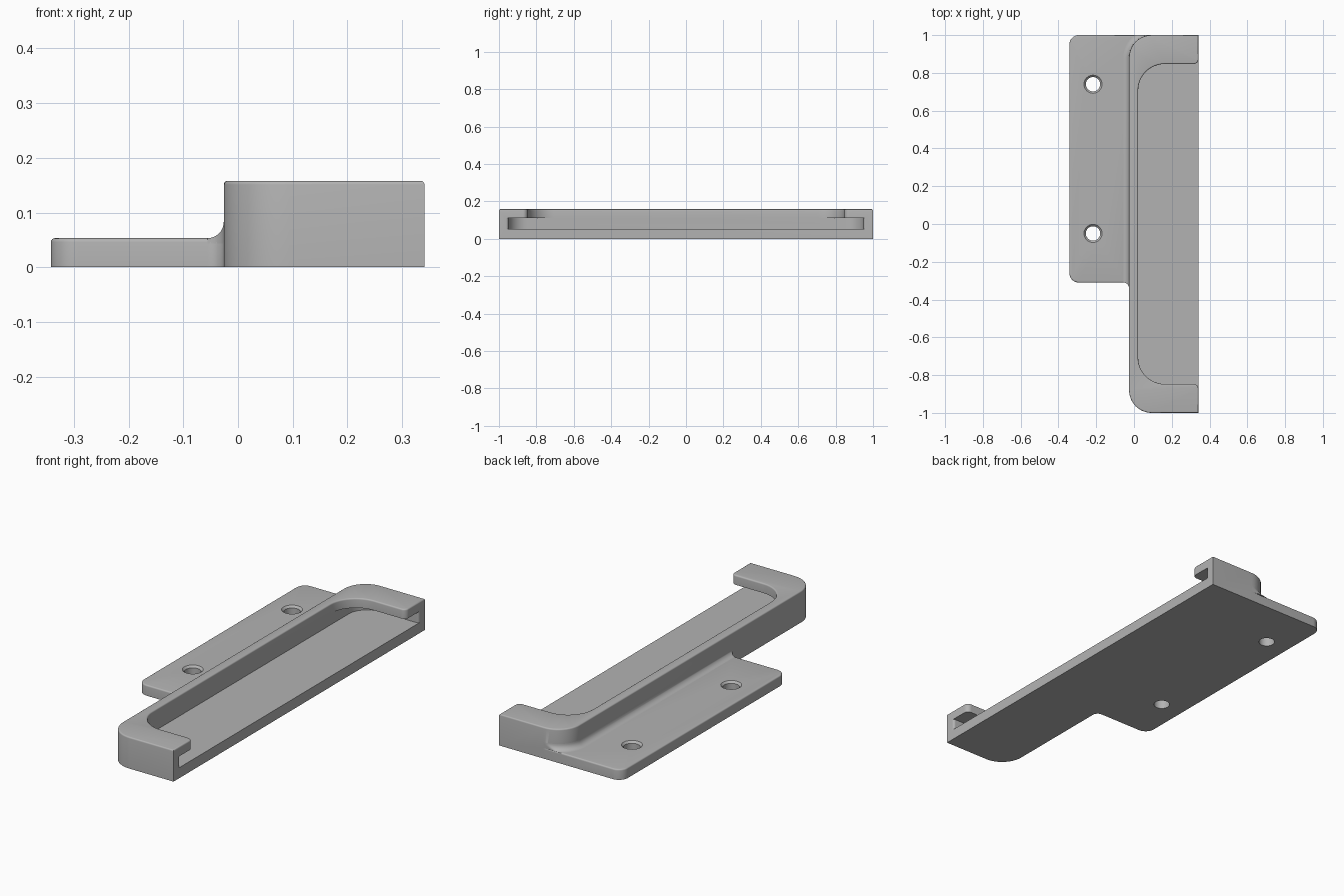
import bpy, bmesh, math
from mathutils import Vector

if "Cube" in bpy.data.objects:
    bpy.data.objects.remove(bpy.data.objects["Cube"])

TOP, FLOOR, LIP = 0.158, 0.053, 0.11
LEFT, RIGHT, WALL, INNER = -0.342, 0.341, -0.026, 0.022
CORNER, FILLET, EDGE = 0.12, 0.03, 0.007

grey = bpy.data.materials.new("plain grey")
grey.use_nodes = True
colour = (0.45, 0.45, 0.45, 1)
grey.diffuse_color = colour
grey.node_tree.nodes["Principled BSDF"].inputs["Base Color"].default_value = colour


def rounded(corners, steps=12):
    """Outline through (x, y, radius) corners, each rounded by an arc."""
    points = []
    for i, (x, y, r) in enumerate(corners):
        p = Vector((x, y))
        if r == 0:
            points.append(p)
            continue
        a = (Vector(corners[i - 1][:2]) - p).normalized()
        b = (Vector(corners[(i + 1) % len(corners)][:2]) - p).normalized()
        for k in range(steps + 1):
            t = k / steps * math.pi / 2
            points.append(p + a * r * (1 - math.sin(t)) + b * r * (1 - math.cos(t)))
    return points


def finish(bm, name):
    mesh = bpy.data.meshes.new(name)
    bm.to_mesh(mesh)
    bm.free()
    mesh.materials.append(grey)
    ob = bpy.data.objects.new(name, mesh)
    bpy.context.collection.objects.link(ob)
    return ob


def round_top(bm, z):
    """Soften the edges where a level face at height z meets a side."""
    edges = [e for e in bm.edges if len(e.link_faces) == 2
             and all(abs(v.co.z - z) < 1e-4 for v in e.verts)
             and e.calc_face_angle(0) > 1]
    bmesh.ops.bevel(bm, geom=edges, offset=EDGE, segments=4, profile=0.5,
                    affect="EDGES", clamp_overlap=True)


def prism(name, corners, z0, z1, soft=False):
    bm = bmesh.new()
    face = bm.faces.new([bm.verts.new((p.x, p.y, z0)) for p in rounded(corners)])
    grown = bmesh.ops.extrude_face_region(bm, geom=[face])["geom"]
    for v in grown:
        if isinstance(v, bmesh.types.BMVert):
            v.co.z = z1
    bmesh.ops.remove_doubles(bm, verts=bm.verts, dist=1e-5)
    bmesh.ops.recalc_face_normals(bm, faces=bm.faces)
    if soft:
        round_top(bm, z1)
    return finish(bm, name)


def combine(ob, other, operation):
    mod = ob.modifiers.new(operation, "BOOLEAN")
    mod.operation, mod.object, mod.solver = operation, other, "EXACT"
    bpy.context.view_layer.objects.active = ob
    bpy.ops.object.modifier_apply(modifier=mod.name)
    bpy.data.objects.remove(other)


def pocket(half, radius, mouth):
    """Pocket outline, open to the right, with a rounded mouth."""
    wide = half + mouth
    return [(INNER, -half, radius), (RIGHT, -half, mouth), (RIGHT, -wide, 0),
            (0.4, -wide, 0), (0.4, wide, 0), (RIGHT, wide, 0),
            (RIGHT, half, mouth), (INNER, half, radius)]


# Tray with a slot and a narrower opening through the lip
tray = prism("tray", [(WALL, -1, CORNER), (RIGHT, -1, 0), (RIGHT, 1, 0),
                      (WALL, 1, CORNER)], 0, TOP)
combine(tray, prism("slot", pocket(0.95, 0.1, 0.012), FLOOR, LIP), "DIFFERENCE")
combine(tray, prism("opening", pocket(0.847, 0.14, 0.025), 0.08, 0.3), "DIFFERENCE")
bm = bmesh.new()
bm.from_mesh(tray.data)
bmesh.ops.remove_doubles(bm, verts=bm.verts, dist=1e-5)
round_top(bm, TOP)
bm.to_mesh(tray.data)
bm.free()

# Mounting flange
END = -0.31
flange = prism("flange", [(LEFT, 1, 0.05), (LEFT, END, 0.05), (WALL, END, FILLET),
                          (WALL, -0.36, 0), (0.01, -0.36, 0), (0.01, 0.9, 0),
                          (0.1, 0.97, 0), (0.1, 1, 0)], 0, FLOOR, soft=True)
combine(tray, flange, "UNION")

# Screw holes with a chamfered rim
for y in (0.74, -0.05):
    for r0, r1, z0, z1 in ((0.038, 0.038, -0.1, 0.2),
                           (0.038, 0.058, FLOOR - 0.01, FLOOR + 0.01)):
        bpy.ops.mesh.primitive_cone_add(vertices=40, radius1=r0, radius2=r1,
                                        depth=z1 - z0,
                                        location=(-0.217, y, (z0 + z1) / 2))
        combine(tray, bpy.context.object, "DIFFERENCE")
tray.name = "tray_with_flange"

# Concave fillet between flange and tray wall, following the rear corner
bm = bmesh.new()
rows = []
for k in range(9):
    t = k / 8 * math.pi / 2
    d = FILLET * (1 - math.cos(t))
    rise = FILLET * (1 - math.sin(t))
    start = END - rise
    row = [(WALL - d, start, FLOOR - 0.01), (WALL - d, start, FLOOR + rise)]
    for j in range(33):
        a = math.pi - j / 32 * math.pi / 2
        reach = CORNER + d
        row.append((WALL + CORNER + reach * math.cos(a),
                    min(1, 1 - CORNER + reach * math.sin(a)), FLOOR + rise))
    rows.append([bm.verts.new(p) for p in row])
for a, b in zip(rows, rows[1:]):
    for i in range(len(a) - 1):
        bm.faces.new((a[i], a[i + 1], b[i + 1], b[i]))
bmesh.ops.dissolve_degenerate(bm, edges=bm.edges, dist=1e-5)
fillet = finish(bm, "wall_fillet")

for ob in (tray, fillet):
    bpy.ops.object.select_all(action="DESELECT")
    ob.select_set(True)
    bpy.context.view_layer.objects.active = ob
    bpy.ops.object.shade_smooth_by_angle(angle=math.radians(35))
